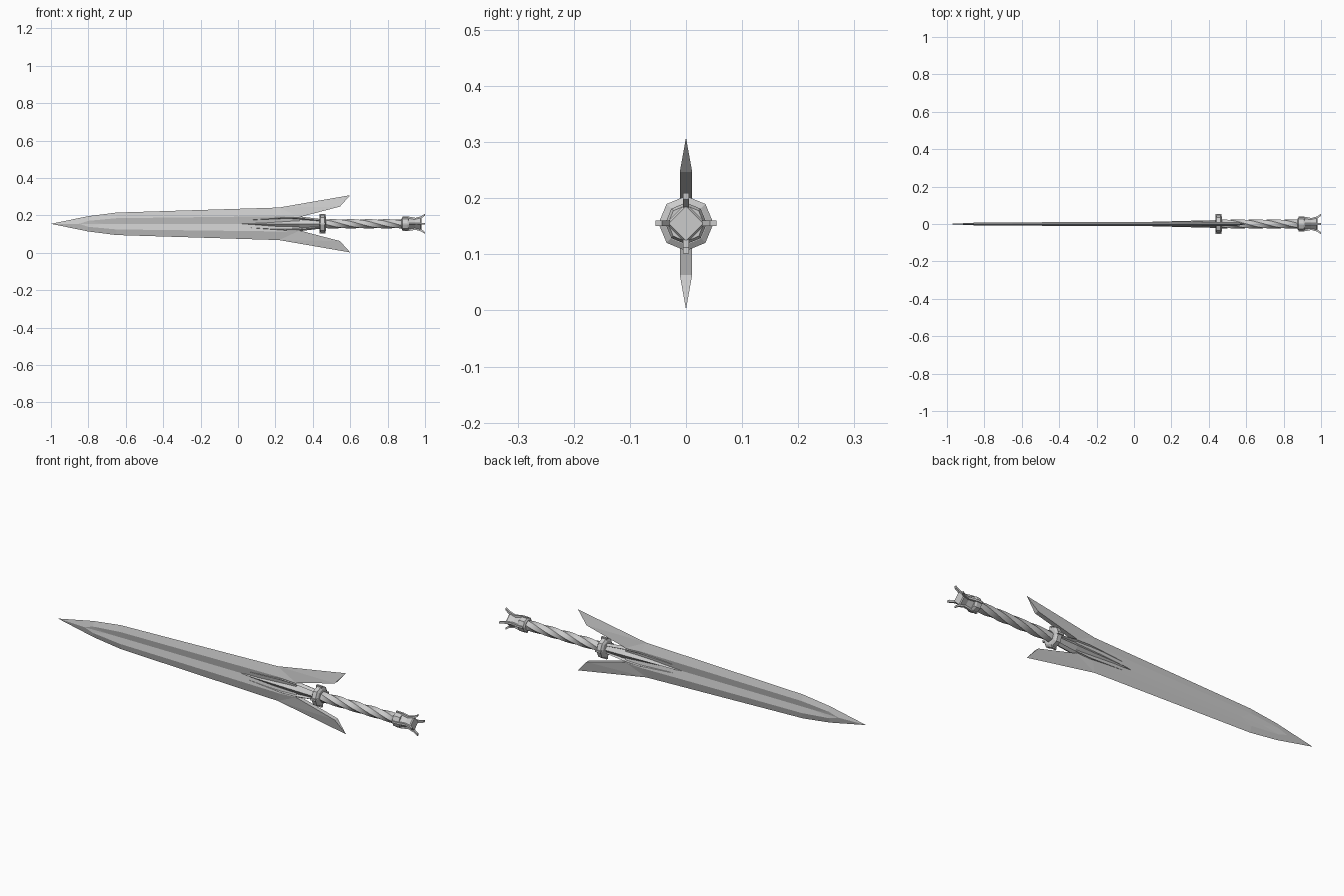
import bpy
import math
from math import cos, sin, pi

if "Cube" in bpy.data.objects:
    bpy.data.objects.remove(bpy.data.objects["Cube"])

ZC = 0.155  # height of the sword's long axis


def make(name, verts, faces):
    mesh = bpy.data.meshes.new(name)
    mesh.from_pydata(verts, [], faces)
    mesh.update()
    obj = bpy.data.objects.new(name, mesh)
    bpy.context.collection.objects.link(obj)
    obj.location.z = ZC
    # consistent outward normals
    import bmesh
    bm = bmesh.new()
    bm.from_mesh(mesh)
    bmesh.ops.recalc_face_normals(bm, faces=bm.faces)
    bm.to_mesh(mesh)
    bm.free()
    return obj


def loft(name, stations, sides, turn=0.0, twist=0.0):
    """Sections along x: (x, half width y, half height z, centre z)."""
    verts, faces = [], []
    last = len(stations) - 1
    for i, (x, hy, hz, cz) in enumerate(stations):
        for k in range(sides):
            a = 2 * pi * k / sides + turn + twist * i / last
            verts.append((x, hy * cos(a), cz + hz * sin(a)))
    for i in range(last):
        for k in range(sides):
            j = (k + 1) % sides
            faces.append((i * sides + k, i * sides + j,
                          (i + 1) * sides + j, (i + 1) * sides + k))
    faces += [tuple(range(sides)), tuple(range(last * sides, (last + 1) * sides))]
    return make(name, verts, faces)


def fin(name, profile, thick, angle):
    """Flat (x, radius) profile, extruded and turned about the long axis."""
    n = len(profile)
    verts = []
    for s in (-thick / 2, thick / 2):
        for x, r in profile:
            verts.append((x, s * cos(angle) + r * sin(angle),
                          r * cos(angle) - s * sin(angle)))
    faces = [tuple(range(n)), tuple(range(n, 2 * n))]
    faces += [(k, (k + 1) % n, n + (k + 1) % n, n + k) for k in range(n)]
    return make(name, verts, faces)


# Blade quarter: sharp edge, fuller ridge and fuller floor, mirrored in y and z
edge = [(-1, 0, 0), (-.8, 0, .041), (-.65, 0, .06), (.22, 0, .087), (.6, 0, .153)]
ridge = [(-.85, -.007, 0), (-.8, -.008, .016), (-.65, -.009, .03),
         (.24, -.011, .041), (.33, -.011, .036), (.545, -.011, .092)]
floor = [(-.72, -.004, 0), (-.6, -.003, 0), (.33, -.003, 0)]
E, R, F, W = 0, 5, 11, 14
verts = edge + ridge + floor + [(.33, 0, .036), (.545, 0, .092), (.33, 0, 0)]
faces = [(E, E + 1, R + 1, R), (E + 1, E + 2, R + 2, R + 1), (E + 2, E + 3, R + 3, R + 2),
         (E + 3, E + 4, R + 5), (E + 3, R + 5, R + 4), (E + 3, R + 4, R + 3),
         (R, R + 1, F), (R + 1, R + 2, F + 1, F), (R + 2, R + 3, F + 2, F + 1),
         (R + 3, R + 4, F + 2),
         (R + 4, R + 5, W + 1, W), (R + 5, E + 4, W + 1), (R + 4, W, W + 2, F + 2)]
blade = make("blade", verts, faces)
blade.data.flip_normals() if blade.data.polygons[2].normal.y > 0 else None
mirror = blade.modifiers.new("Mirror", "MIRROR")
mirror.use_axis = (False, True, True)

# Central spike running from the guard onto the blade, with two side prongs
loft("central_spike", [(.02, .004, .001, 0), (.06, .011, .004, 0), (.33, .018, .026, 0),
                       (.44, .021, .024, 0)], 4)
for side, label in ((1, "upper"), (-1, "lower")):
    loft(label + "_prong", [(.07, .008, .001, side * .021), (.25, .014, .010, side * .032),
                            (.34, .015, .009, side * .029), (.44, .014, .008, side * .018)], 4)

# Guard ring
loft("guard_ring", [(.435, .038, .038, 0), (.442, .049, .049, 0),
                    (.463, .049, .049, 0), (.47, .038, .038, 0)], 8)

# Twisted grip
grip = loft("grip", [(.46 + .43 * i / 32, .025, .025, 0) for i in range(33)], 6,
            twist=1.5 * pi)

# Pommel collar and flared square core
loft("pommel_collar", [(.875, .028, .028, 0), (.88, .036, .036, 0),
                       (.905, .037, .037, 0), (.915, .032, .032, 0)], 8)
loft("pommel_core", [(.88, .034, .034, 0), (.91, .034, .034, 0), (.945, .028, .028, 0),
                     (.975, .036, .036, 0), (.98, .031, .031, 0)], 4)

# Four claws around the pommel and four studs around the guard
claw = [(.885, .02), (.88, .039), (.91, .039), (.95, .032), (.98, .041),
        (1.0, .054), (.999, .043), (.975, .026), (.94, .015)]
stud = [(.437, .035), (.437, .053), (.468, .053), (.468, .035)]
for k in range(4):
    fin(f"pommel_claw_{k + 1}", claw, .010, k * pi / 2)
    fin(f"guard_stud_{k + 1}", stud, .010, k * pi / 2)

# Smooth the twisted grip, keeping its spiral ridges sharp
bpy.ops.object.select_all(action="DESELECT")
grip.select_set(True)
bpy.context.view_layer.objects.active = grip
bpy.ops.object.shade_smooth_by_angle(angle=math.radians(40))
